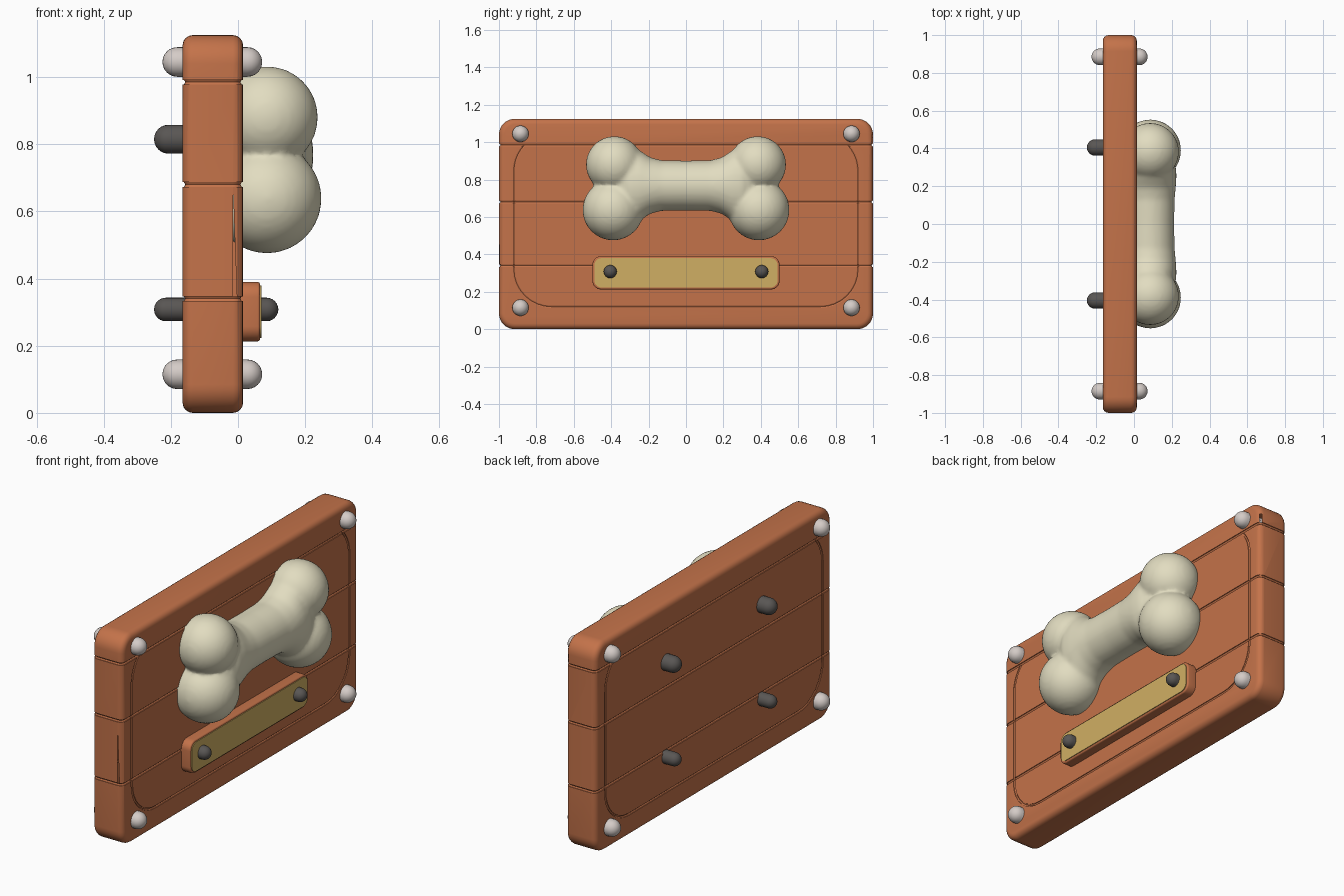
import bpy, bmesh, math
from mathutils import Vector

if "Cube" in bpy.data.objects:
    bpy.data.objects.remove(bpy.data.objects["Cube"])


def mat(name, r, g, b):
    m = bpy.data.materials.new(name)
    m.diffuse_color = (r, g, b, 1)
    m.use_nodes = True
    m.node_tree.nodes["Principled BSDF"].inputs["Base Color"].default_value = m.diffuse_color
    return m


WOOD = mat("warm brown wood", 0.55, 0.17, 0.068)
BONE = mat("cream bone", 0.76, 0.72, 0.53)
GOLD = mat("gold plate", 0.63, 0.43, 0.125)
DARK = mat("dark grey metal", 0.10, 0.093, 0.088)
PALE = mat("pale grey metal", 0.66, 0.60, 0.57)


def make(name, bm, material):
    bmesh.ops.recalc_face_normals(bm, faces=bm.faces)
    me = bpy.data.meshes.new(name)
    bm.to_mesh(me)
    bm.free()
    ob = bpy.data.objects.new(name, me)
    bpy.context.collection.objects.link(ob)
    me.materials.append(material)
    return ob


def select(ob):
    bpy.ops.object.select_all(action='DESELECT')
    ob.select_set(True)
    bpy.context.view_layer.objects.active = ob


def smooth(ob, angle=32):
    select(ob)
    bpy.ops.object.shade_smooth_by_angle(angle=math.radians(angle))


def apply_modifiers(ob):
    select(ob)
    bpy.ops.object.convert(target='MESH')


def arc(cx, cy, r, a0, a1, n=8):
    return [(cx + r * math.cos(math.radians(a0 + (a1 - a0) * i / n)),
             cy + r * math.sin(math.radians(a0 + (a1 - a0) * i / n))) for i in range(n + 1)]


def rounded_rect(u0, u1, v0, v1, r, n=8):
    return (arc(u1 - r, v1 - r, r, 0, 90, n) + arc(u0 + r, v1 - r, r, 90, 180, n)
            + arc(u0 + r, v0 + r, r, 180, 270, n) + arc(u1 - r, v0 + r, r, 270, 360, n))


def slab(name, hy, z0, z1, r, x0, x1, bevel, material):
    """Rounded rectangle in y/z, extruded along x, with softened rims."""
    bm = bmesh.new()
    f = bm.faces.new([bm.verts.new((x0, y, z)) for y, z in rounded_rect(-hy, hy, z0, z1, r)])
    ext = bmesh.ops.extrude_face_region(bm, geom=[f])
    bmesh.ops.translate(bm, vec=(x1 - x0, 0, 0),
                        verts=[v for v in ext['geom'] if isinstance(v, bmesh.types.BMVert)])
    if bevel:
        rims = [e for e in bm.edges if abs(e.verts[0].co.x - e.verts[1].co.x) < 1e-5]
        bmesh.ops.bevel(bm, geom=rims, offset=bevel, segments=4, profile=0.5, affect='EDGES')
    return make(name, bm, material)


def tube(name, pts, radius, cyclic):
    """Round groove cutter swept along a path."""
    cu = bpy.data.curves.new(name, 'CURVE')
    cu.dimensions = '3D'
    cu.bevel_depth, cu.bevel_resolution, cu.use_fill_caps = radius, 1, True
    sp = cu.splines.new('POLY')
    sp.points.add(len(pts) - 1)
    for p, co in zip(sp.points, pts):
        p.co = (*co, 1)
    sp.use_cyclic_u = cyclic
    ob = bpy.data.objects.new(name, cu)
    bpy.context.collection.objects.link(ob)
    apply_modifiers(ob)
    ob.hide_render = True
    return ob


def loft(name, axis, stations, centre, material, n=24):
    """Elliptical rings (t, ru, rv) skinned along the x or y axis."""
    bm = bmesh.new()
    rings = []
    for t, ru, rv in stations:
        ring = []
        for i in range(n):
            a = 2 * math.pi * i / n
            u, v = ru * math.cos(a), rv * math.sin(a)
            off = (t, u, v) if axis == 'x' else (u, t, v)
            ring.append(bm.verts.new(Vector(centre) + Vector(off)))
        rings.append(ring)
    for a, b in zip(rings, rings[1:]):
        for i in range(n):
            bm.faces.new((a[i], a[(i + 1) % n], b[(i + 1) % n], b[i]))
    bm.faces.new(rings[0])
    bm.faces.new(rings[-1])
    return make(name, bm, material)


def peg(name, y, z, r, x0, x1, material):
    """Round-ended pin running through the board along x."""
    angles = [math.radians(a) for a in range(4, 91, 14)] + [math.pi / 2]
    left = [(x0 + r - r * math.cos(a), r * math.sin(a)) for a in angles]
    right = [(x1 - r + r * math.cos(a), r * math.sin(a)) for a in reversed(angles)]
    left.pop(-2), right.pop(1)
    smooth(loft(name, 'x', [(x, q, q) for x, q in left + right], (0, y, z), material), 50)


# Plank board with grooves cut around it
X0, X1, TOP = -0.165, 0.015, 1.125
board = slab("plank_board", 1.0, 0, TOP, 0.085, X0, X1, 0.03, WOOD)
cutters = []
for z in (0.34, 0.68, 0.985):
    path = [(x, y, z) for x, y in rounded_rect(X0, X1, -1, 1, 0.03, 4)]
    cutters.append(tube("plank_groove_cutter", path, 0.008, True))
# Inlaid border line on both faces, ending at the top plank
half = arc(0.72, 0.32, 0.2, -90, 0) + arc(0.72, 0.845, 0.2, 0, 44, 5)
border = [(-y, z) for y, z in reversed(half)] + half
for x in (X0, X1):
    cutters.append(tube("border_groove_cutter", [(x, y, z) for y, z in border], 0.007, False))
for c in cutters:
    m = board.modifiers.new("groove", 'BOOLEAN')
    m.operation, m.solver, m.object = 'DIFFERENCE', 'EXACT', c
apply_modifiers(board)
for c in cutters:
    bpy.data.objects.remove(c)
board.data.materials.clear()
board.data.materials.append(WOOD)
smooth(board)

# Name plate: wooden backing with gold face
smooth(slab("plate_backing", 0.5, 0.213, 0.39, 0.045, 0.0, 0.066, 0.008, WOOD))
smooth(slab("plate_face", 0.49, 0.223, 0.38, 0.038, 0.062, 0.07, 0, GOLD))

# Bone: flared shaft and four knobs fused together
shaft = [(0.0, 0.13, 0.133), (0.13, 0.132, 0.135), (0.19, 0.138, 0.15),
         (0.25, 0.142, 0.19), (0.30, 0.14, 0.2), (0.39, 0.1, 0.12)]
shaft = [(-t, a, b) for t, a, b in reversed(shaft[1:])] + shaft
bone = loft("bone", 'y', shaft, (0.083, 0, 0.768), BONE, 40)
bm = bmesh.new()
bm.from_mesh(bone.data)
for s in (-1, 1):
    for y, z, r in ((0.39, 0.638, 0.163), (0.383, 0.88, 0.152)):
        ball = bmesh.ops.create_icosphere(bm, subdivisions=4, radius=r)
        bmesh.ops.translate(bm, verts=ball['verts'], vec=(0.086, s * y, z))
bm.to_mesh(bone.data)
bm.free()
m = bone.modifiers.new("fuse", 'REMESH')
m.mode, m.voxel_size = 'VOXEL', 0.012
m = bone.modifiers.new("soften", 'SMOOTH')
m.factor, m.iterations = 0.5, 6
apply_modifiers(bone)
bone.data.materials.clear()
bone.data.materials.append(BONE)
smooth(bone, 60)

# Pegs and corner studs
for s, side in ((-1, "left"), (1, "right")):
    peg("plate_peg_" + side, s * 0.405, 0.308, 0.035, -0.25, 0.12, DARK)
    peg("bone_peg_" + side, s * 0.405, 0.815, 0.043, -0.25, 0.1, DARK)
    for z, level in ((0.115, "lower"), (1.045, "upper")):
        peg(f"corner_stud_{level}_{side}", s * 0.885, z, 0.044, -0.225, 0.072, PALE)
